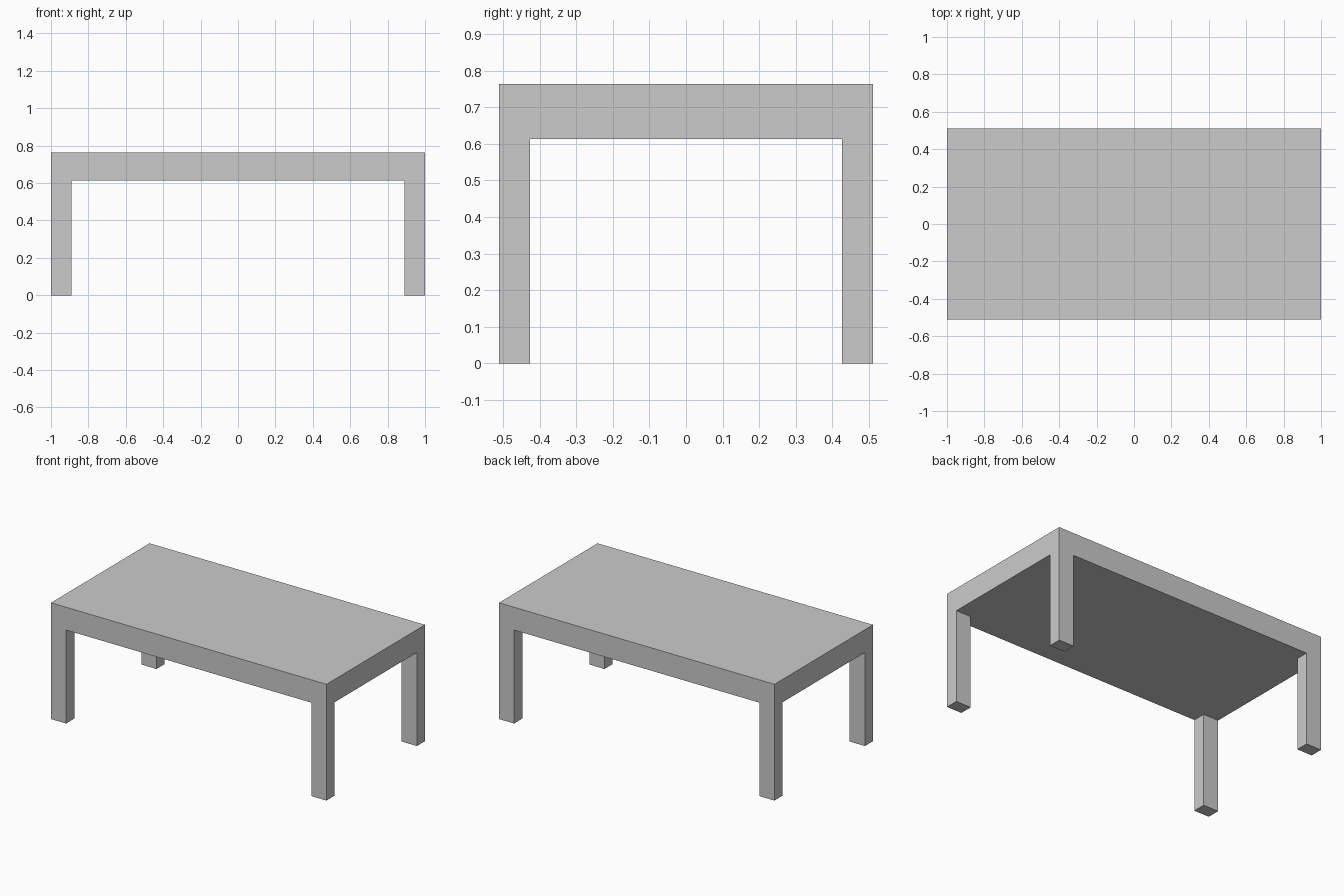
import bpy

if "Cube" in bpy.data.objects:
    bpy.data.objects.remove(bpy.data.objects["Cube"])

LENGTH, DEPTH, HEIGHT = 2.0, 1.022, 0.763
UNDERSIDE = 0.613
LEG_X, LEG_Y = 0.11, 0.085


def box(name, size, centre):
    bpy.ops.mesh.primitive_cube_add(size=1, location=centre)
    obj = bpy.context.object
    obj.name = name
    obj.scale = size
    bpy.ops.object.transform_apply(location=False, rotation=False, scale=True)
    return obj


# Thick slab top
box("table_top", (LENGTH, DEPTH, HEIGHT - UNDERSIDE),
    (0, 0, (HEIGHT + UNDERSIDE) / 2))

# Four legs flush with the corners of the top
for side_x, sx in (("left", -1), ("right", 1)):
    for side_y, sy in (("front", -1), ("back", 1)):
        box(f"{side_y}_{side_x}_leg", (LEG_X, LEG_Y, UNDERSIDE),
            (sx * (LENGTH - LEG_X) / 2, sy * (DEPTH - LEG_Y) / 2, UNDERSIDE / 2))
